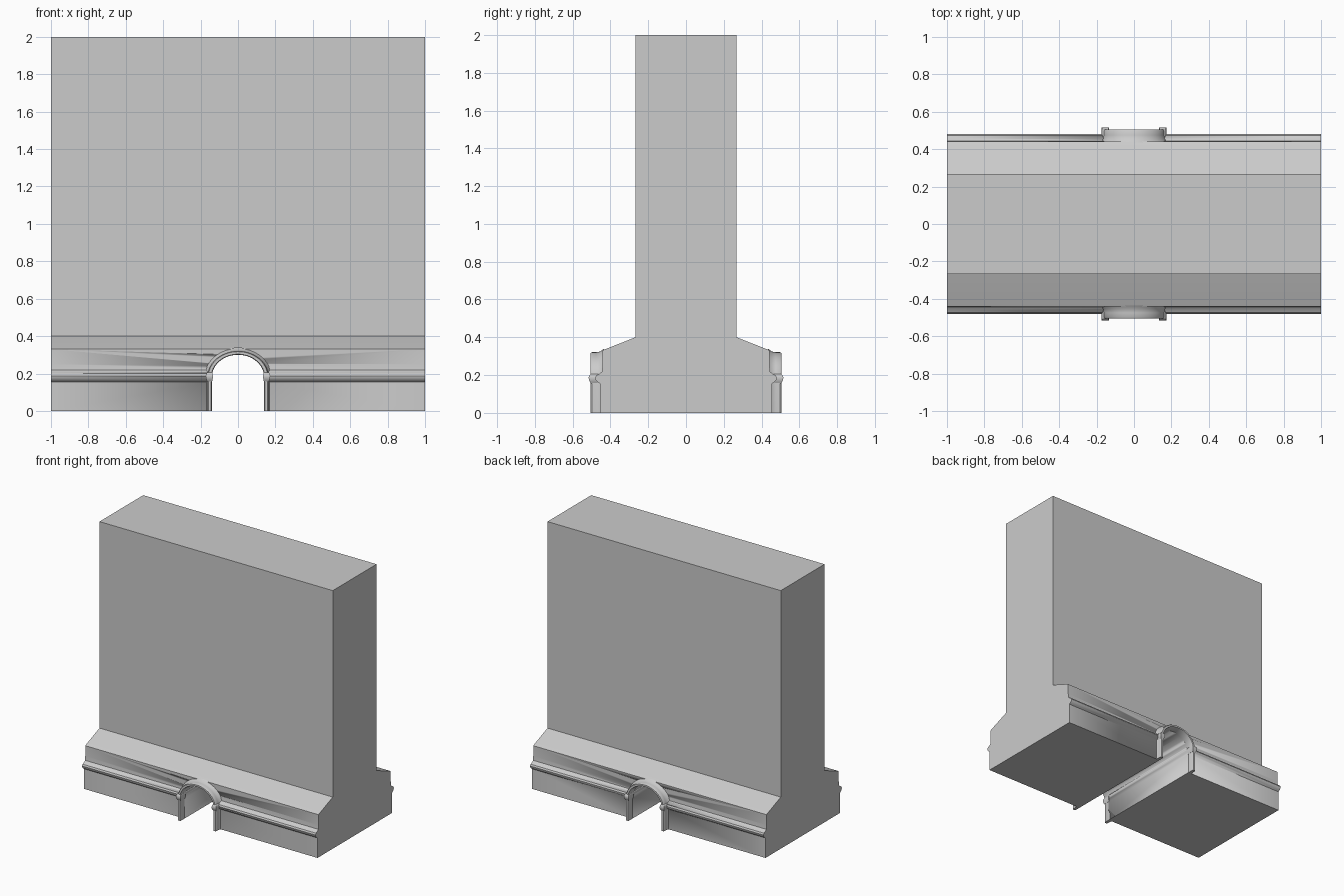
import bpy, bmesh
from math import sin, cos, pi, radians

if "Cube" in bpy.data.objects:
    bpy.data.objects.remove(bpy.data.objects["Cube"])

SPRING, RISE = 0.18, 0.86   # arch springing height and flattening


def finish(name, bm, angle=35):
    bmesh.ops.recalc_face_normals(bm, faces=bm.faces)
    me = bpy.data.meshes.new(name)
    bm.to_mesh(me)
    bm.free()
    ob = bpy.data.objects.new(name, me)
    bpy.context.collection.objects.link(ob)
    bpy.ops.object.select_all(action='DESELECT')
    ob.select_set(True)
    bpy.context.view_layer.objects.active = ob
    bpy.ops.object.shade_smooth_by_angle(angle=radians(angle))
    return ob


def loft(rings, closed_rings=True, closed_path=False, caps=True):
    bm = bmesh.new()
    vs = [[bm.verts.new(p) for p in r] for r in rings]
    n = len(vs[0])
    pairs = list(zip(vs, vs[1:])) + ([(vs[-1], vs[0])] if closed_path else [])
    for a, b in pairs:
        for i in range(n if closed_rings else n - 1):
            j = (i + 1) % n
            bm.faces.new((a[i], a[j], b[j], b[i]))
    if caps:
        bm.faces.new(vs[0])
        bm.faces.new(vs[-1])
    return bm


def arch(r, foot=0.0, n=24):
    """Points (x, z) up one jamb, over the arch and down the other."""
    pts = [(r, foot)]
    pts += [(r * cos(pi * i / n), SPRING + r * RISE * sin(pi * i / n)) for i in range(n + 1)]
    return pts + [(-r, foot)]


# Wall core with moulded plinth on both sides, extruded along x
half = [(0.455, 0), (0.455, 0.155), (0.466, 0.162), (0.478, 0.175), (0.48, 0.187),
        (0.474, 0.199), (0.458, 0.207), (0.445, 0.218), (0.442, 0.25), (0.442, 0.33),
        (0.425, 0.338), (0.268, 0.4), (0.268, 2.0)]
profile = half + [(-y, z) for y, z in reversed(half)]
wall = finish("wall", loft([[(x, y, z) for y, z in profile] for x in (-1, 1)]))

# Arched passage cut right through the wall
cutter = finish("passage_cutter",
                loft([[(x, y, z) for x, z in arch(0.14, -0.1)] for y in (-0.8, 0.8)]))
cutter.hide_render = True
mod = wall.modifiers.new("passage", 'BOOLEAN')
mod.operation, mod.solver, mod.object = 'DIFFERENCE', 'EXACT', cutter
bpy.context.view_layer.objects.active = wall
bpy.ops.object.modifier_move_to_index(modifier=mod.name, index=0)
bpy.ops.object.modifier_apply(modifier=mod.name)
bpy.data.objects.remove(cutter)

# Arch surround and impost mouldings on each face
trim = [(0.14, 0.44), (0.14, 0.498), (0.144, 0.505), (0.159, 0.505), (0.164, 0.498),
        (0.164, 0.475), (0.168, 0.455), (0.185, 0.435)]
impost = [(0.0, 0.155), (0.006, 0.165), (0.011, 0.175), (0.012, 0.188),
          (0.008, 0.199), (0.0, 0.206)]
for side, s in (("front", -1), ("back", 1)):
    sections = [[(x, s * y, z) for x, z in arch(r)] for r, y in trim]
    path = [list(ring) for ring in zip(*sections)]
    finish(side + "_arch_surround", loft(path))
    for tag, m in (("left", -1), ("right", 1)):
        rings = []
        for d, z in impost:
            x0, x1, y1 = 0.139 - d * 0.4, 0.163 + d * 0.8, 0.503 + d
            rings.append([(m * x0, s * 0.45, z), (m * x0, s * y1, z),
                          (m * x1, s * y1, z), (m * x1, s * 0.45, z)])
        finish(f"{side}_{tag}_impost", loft(rings), 50)
